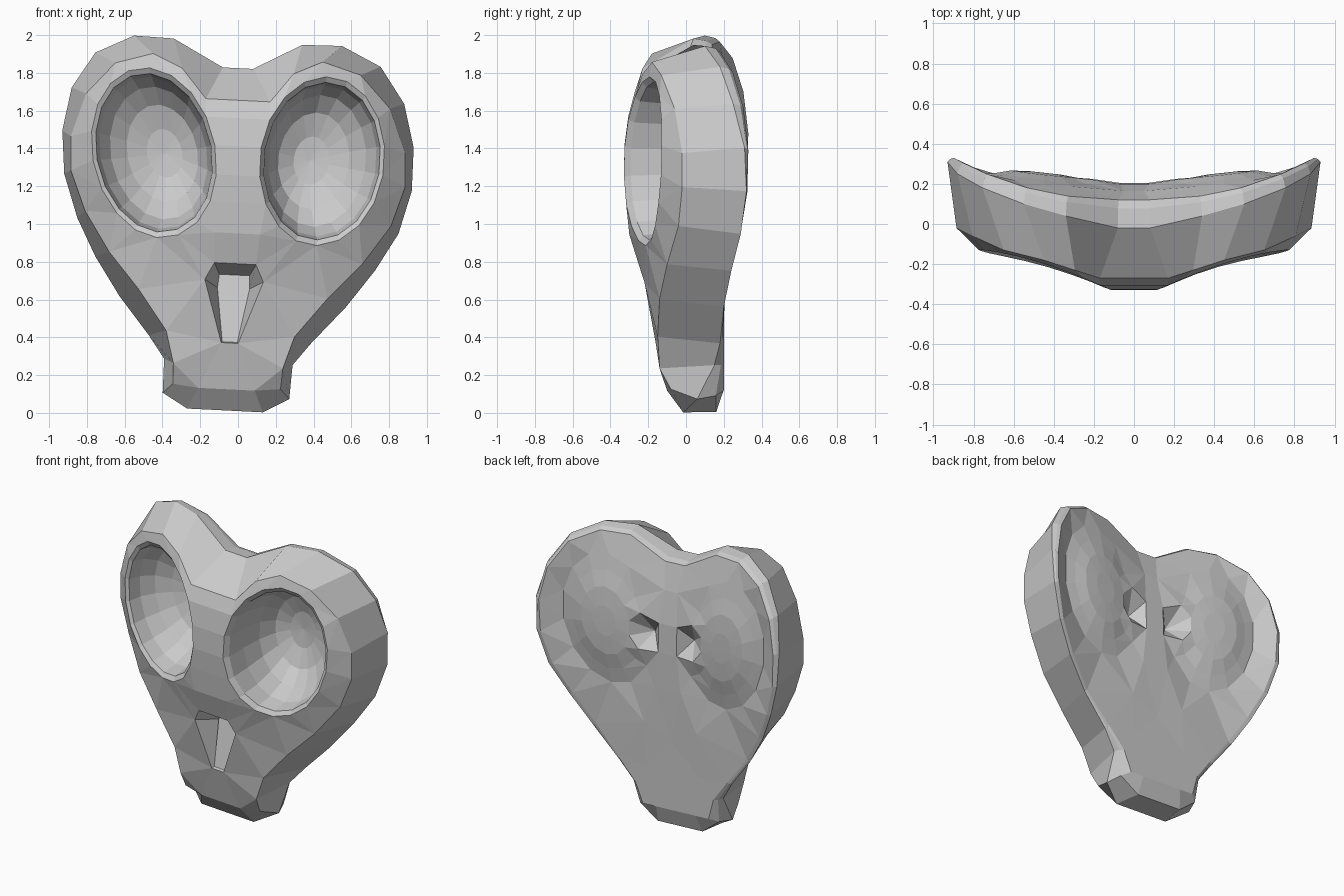
import bpy, bmesh, math
from mathutils import Vector
from mathutils.geometry import delaunay_2d_cdt

if "Cube" in bpy.data.objects:
    bpy.data.objects.remove(bpy.data.objects["Cube"])

bm = bmesh.new()

# Right half of the outer silhouette and of the front rim, top to bottom (x, y, z)
OUTER = [(.08, -.02, 1.825), (.34, .04, 1.965), (.55, .1, 1.97), (.755, .18, 1.87),
         (.88, .25, 1.68), (.93, .31, 1.45), (.92, .32, 1.22), (.85, .29, .99),
         (.74, .24, .79), (.6, .2, .59), (.43, .18, .39), (.34, .15, .27),
         (.335, .06, .09), (.2, -.015, .013)]
FRONT = [(.17, -.27, 1.655), (.295, -.23, 1.81), (.45, -.18, 1.88), (.65, -.13, 1.82),
         (.805, -.06, 1.65), (.885, -.02, 1.42), (.885, -.02, 1.24), (.81, -.04, 1.03),
         (.67, -.1, .82), (.5, -.14, .63), (.34, -.15, .42), (.29, -.14, .25),
         (.285, -.08, .14), (.15, -.1, .125)]


def back_rim(p):
    x, y, z = p
    if z < .3:                      # chin: the back edge stops above the base
        return (x * (.75 if z < .2 else .88), .2, max(z, .13))
    yb = .12 + .21 * (x / .93) ** 2.4
    if z < 1:
        yb = max(yb, .2)
    return (x * .965, yb, 1.05 + (z - 1.05) * .965)


def middle_rim(p):
    x, y, z = p
    if z < .05:
        return (.17, .16, z)
    b = back_rim(p)
    return (x * .6 + b[0] * .4, y * .3 + b[1] * .7, z * .6 + b[2] * .4)


def add(points):
    return [bm.verts.new(p) for p in points]


def mirrored_loop(half):
    return add(list(half) + [(-x, y, z) for x, y, z in reversed(half)])


def strip(a, b):
    n = len(a)
    for i in range(n):
        j = (i + 1) % n
        bm.faces.new((a[i], a[j], b[j], b[i]))


def fill(outline, holes=(), inner=()):
    """Triangulate a cap in the x-z plane, leaving the hole loops open."""
    verts, edges, owner = [], [], {}
    for k, loop in enumerate([outline, *holes]):
        base, n = len(verts), len(loop)
        edges += [(base + i, base + (i + 1) % n) for i in range(n)]
        for i in range(n):
            owner[base + i] = k
        verts += loop
    verts += inner
    flat = [Vector((v.co.x, v.co.z)) for v in verts]
    res = delaunay_2d_cdt(flat, edges, [], 1, 1e-6)
    source = res[3]
    for tri in res[2]:
        ids = [source[i][0] for i in tri]
        owners = {owner.get(i, -1) for i in ids}
        if len(owners) == 1 and min(owners) > 0:
            continue
        bm.faces.new([verts[i] for i in ids])


def front_y(x, z):
    return (-.363 + .3 * abs(x) + .15 * max(0, z - 1.35) ** 2
            + .25 * max(0, 1.2 - z) ** 2)


def eye_ring(side, scale, n):
    """Tilted oval around one eye socket, as (x, z) pairs."""
    tilt, pts = math.radians(10), []
    for i in range(n):
        t = 2 * math.pi * i / n
        u, v = .312 * scale * math.cos(t), .43 * scale * math.sin(t)
        x = .445 + u * math.cos(tilt) + v * math.sin(tilt)
        z = 1.355 - u * math.sin(tilt) + v * math.cos(tilt)
        pts.append((side * x, z))
    return pts


# Outer wall: front rim, silhouette, rounded back rim
front, outer = mirrored_loop(FRONT), mirrored_loop(OUTER)
middle = mirrored_loop([middle_rim(p) for p in OUTER])
back = mirrored_loop([back_rim(p) for p in OUTER])
strip(front, outer)
strip(outer, middle)
strip(middle, back)

# Eye sockets: lip, steep wall, bowl that is deepest towards the nose
FLOOR, LEAN = .17, .06
lips = []
for side in (1, -1):
    previous = None
    for scale, f in ((1.05, 0), (.98, .06), (.94, .36), (.82, .65), (.6, .86), (.3, .97)):
        ring = add([(x - side * LEAN * f * f, front_y(x, z) * (1 - f) + FLOOR * f, z)
                    for x, z in eye_ring(side, scale, 18)])
        if previous:
            strip(previous, ring)
        else:
            lips.append(ring)
        previous = ring
    tip = bm.verts.new((side * (.445 - LEAN), FLOOR, 1.355))
    for i in range(18):
        bm.faces.new((previous[i], previous[(i + 1) % 18], tip))

# Nose opening: a wedge that is deepest at the top
nose = mirrored_loop([(.11, -.25, .79), (.155, -.22, .70), (.045, -.16, .37)])
nose_floor = mirrored_loop([(.08, -.06, .73), (.085, -.05, .66), (.04, -.14, .375)])
strip(nose, nose_floor)
bm.faces.new(nose_floor)

# Face surface around the openings
fill(front, lips + [nose], add([(s * .12, -.3, .95) for s in (1, -1)]))

# Back surface: centre ridge, a notch on each side of it, dish with socket bulges
bumps = add([(0, .2, .6), (0, .2, .25)])
for side in (1, -1):
    ridge = [(.05, .165, 1.62), (.07, .2, 1.4), (.07, .205, 1.2), (.1, .205, .95),
             (.2, .205, .7), (.2, .2, .4)]
    notch = [(.15, .12, 1.3), (.2, .22, 1.45), (.21, .225, 1.2), (.17, .19, 1.08)]
    bumps += add([(side * x, y, z) for x, y, z in ridge + notch])
    for scale, lift in ((1.04, -.025), (.8, -.005), (.55, .02), (.25, .03)):
        bumps += add([(x, .2 + .1 * (x / .9) ** 2 + lift, z)
                      for x, z in eye_ring(side, scale, 14) if abs(x) > .24])

# Triangulate the back over the points above
fill(back, inner=bumps)

# Slight hand-made lopsidedness: chin drifts left, left lobe stands taller
for v in bm.verts:
    x, z = v.co.x, v.co.z
    v.co.x = x - .07 * max(0, 1 - z)
    v.co.z = z - .05 * x

bmesh.ops.recalc_face_normals(bm, faces=bm.faces)
mesh = bpy.data.meshes.new("skull_mask")
bm.to_mesh(mesh)
bm.free()
bpy.context.collection.objects.link(bpy.data.objects.new("skull_mask", mesh))
